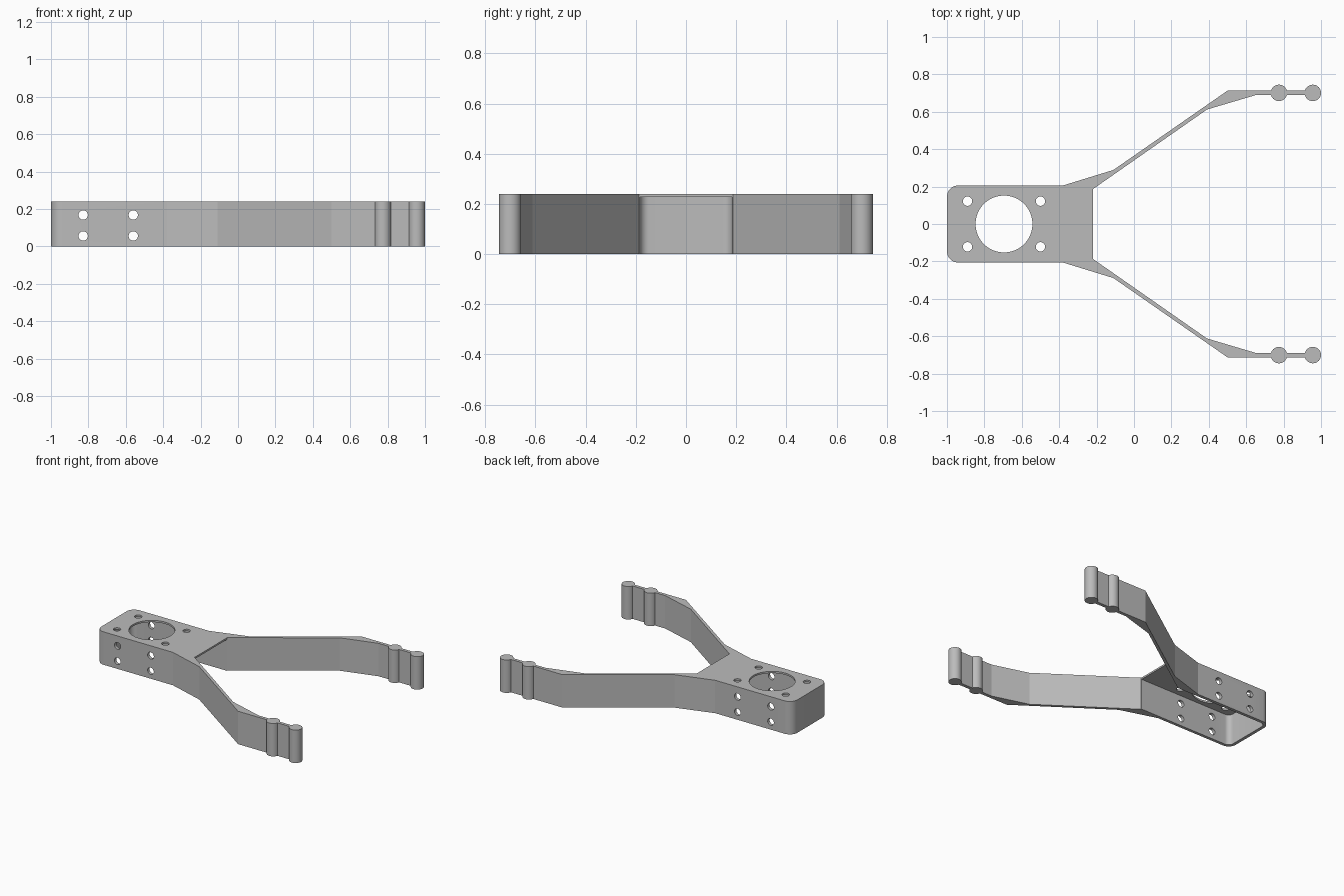
import bpy, bmesh, math
from mathutils import Matrix, Vector

if "Cube" in bpy.data.objects:
    bpy.data.objects.remove(bpy.data.objects["Cube"])

H = 0.24          # overall height
PLATE_Z = 0.227   # underside of the top plate
WALL_Y = 0.206    # outer wall
INNER_Y = 0.184   # inner wall

grey = bpy.data.materials.new("plain_grey")
grey.diffuse_color = (0.5, 0.5, 0.5, 1)
grey.use_nodes = True
grey.node_tree.nodes["Principled BSDF"].inputs["Base Color"].default_value = grey.diffuse_color


def finish(bm, name):
    bmesh.ops.recalc_face_normals(bm, faces=bm.faces)
    me = bpy.data.meshes.new(name)
    bm.to_mesh(me)
    bm.free()
    me.materials.append(grey)
    ob = bpy.data.objects.new(name, me)
    bpy.context.collection.objects.link(ob)
    return ob


def prism(name, pts, z0, z1):
    bm = bmesh.new()
    f = bm.faces.new([bm.verts.new((x, y, z0)) for x, y in pts])
    ext = bmesh.ops.extrude_face_region(bm, geom=[f])
    verts = [g for g in ext["geom"] if isinstance(g, bmesh.types.BMVert)]
    bmesh.ops.translate(bm, verts=verts, vec=(0, 0, z1 - z0))
    return finish(bm, name)


def cylinder(name, centre, r, depth, along_y=False, seg=32):
    bm = bmesh.new()
    m = Matrix.Translation(Vector(centre))
    if along_y:
        m = m @ Matrix.Rotation(math.pi / 2, 4, 'X')
    bmesh.ops.create_cone(bm, cap_ends=True, segments=seg, radius1=r,
                          radius2=r, depth=depth, matrix=m)
    return finish(bm, name)


def boolean(target, other, op):
    mod = target.modifiers.new(op.lower(), 'BOOLEAN')
    mod.operation, mod.solver, mod.object = op, 'EXACT', other
    bpy.context.view_layer.objects.active = target
    bpy.ops.object.modifier_apply(modifier=mod.name)
    bpy.data.objects.remove(other)


def corner(x, y, r, n=8):
    """Rounded corner from the end edge x to the side edge y."""
    return [(x + r - r * math.cos(a), y - r + r * math.sin(a))
            for a in (i * math.pi / 2 / n for i in range(n + 1))]


def mirrored(half):
    return half + [(x, -y) for x, y in reversed(half)]


# Bracket and both arms as one outline
half = corner(-1, WALL_Y, 0.06) + [
    (-0.38, WALL_Y), (-0.11, 0.289), (0.5, 0.713), (0.955, 0.713),
    (0.955, 0.689), (0.65, 0.689), (0.39, 0.612), (-0.219, 0.187)]
body = prism("forked_bracket", mirrored(half), 0, H)

# Channel hollowed from below
channel = mirrored(corner(-0.977, INNER_Y, 0.037) + [(-0.15, INNER_Y)])
boolean(body, prism("channel_cutter", channel, -0.1, PLATE_Z), 'DIFFERENCE')

# Large round opening and four screw holes in the plate
boolean(body, cylinder("opening_cutter", (-0.695, 0, H), 0.152, 0.2, seg=64), 'DIFFERENCE')
for x in (-0.89, -0.5):
    for y in (-0.122, 0.122):
        boolean(body, cylinder("screw_cutter", (x, y, H), 0.025, 0.2), 'DIFFERENCE')

# Holes through both side walls
for x in (-0.828, -0.56):
    for z in (0.056, 0.168):
        boolean(body, cylinder("side_cutter", (x, 0, z), 0.025, 1, True), 'DIFFERENCE')

# Round pegs on the arm tips
for x in (0.775, 0.956):
    for y in (-0.701, 0.701):
        boolean(body, cylinder("peg", (x, y, H / 2), 0.044, H), 'UNION')

# Smooth rounds, sharp edges
bpy.ops.object.select_all(action='DESELECT')
body.select_set(True)
bpy.context.view_layer.objects.active = body
bpy.ops.object.shade_smooth_by_angle(angle=math.radians(14))
